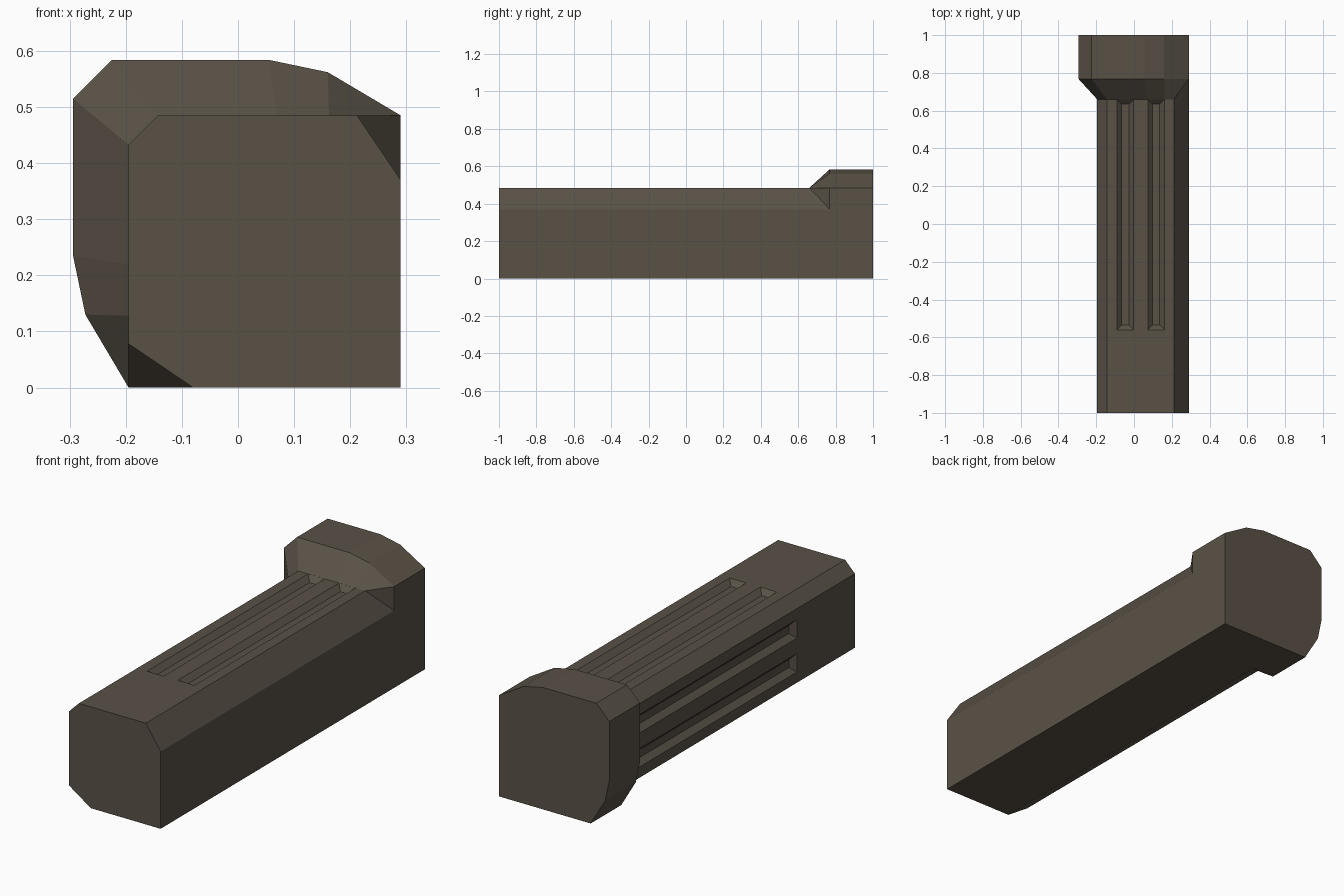
import bpy, bmesh

if "Cube" in bpy.data.objects:
    bpy.data.objects.remove(bpy.data.objects["Cube"])

def flip(p):
    # reflection across the diagonal the cross-section is symmetric about
    return (0.29 - p[1], 0.29 - p[0])

def full(half):
    # half outline + bottom right corner + reflected half
    return half + [(0.29, 0.0)] + [flip(p) for p in reversed(half)]

def make(name, bm):
    bmesh.ops.recalc_face_normals(bm, faces=bm.faces)
    me = bpy.data.meshes.new(name)
    bm.to_mesh(me)
    bm.free()
    ob = bpy.data.objects.new(name, me)
    bpy.context.collection.objects.link(ob)
    return ob

def ring(bm, pts, y):
    return [bm.verts.new((x, y, z)) for x, z in pts]

# pillar: shaft, flare and head lofted in one piece
shaft = full([(-0.143, 0.485), (0.07, 0.485), (0.162, 0.485), (0.212, 0.485), (0.29, 0.37)])
head = full([(-0.225, 0.584), (0.055, 0.584), (0.16, 0.562), (0.29, 0.485), (0.29, 0.37)])
bm = bmesh.new()
rings = [ring(bm, shaft, -1), ring(bm, shaft, 0.66), ring(bm, head, 0.768), ring(bm, head, 1)]
n = len(shaft)
for r, (a, b) in enumerate(zip(rings, rings[1:])):
    for i in range(n):
        j = (i + 1) % n
        if r == 1 and i == 3:
            bm.faces.new((a[i], a[j], b[j]))
            bm.faces.new((a[i], b[j], b[i]))
        elif r == 1 and i == 6:
            bm.faces.new((a[i], a[j], b[i]))
            bm.faces.new((a[j], b[j], b[i]))
        else:
            bm.faces.new((a[i], a[j], b[j], b[i]))
bm.faces.new(rings[0])
bm.faces.new(rings[-1])
pillar = make("pillar", bm)

# bevelled grooves: two on top, two reflected onto the left side
def groove(bm, x0, x1, side):
    d = 0.025
    loops = []
    for z, s in ((0.485 - d, d), (0.485, 0), (0.505, 0)):
        loop = []
        for x, y in ((x0 + s, -0.56 + s), (x1 - s, -0.56 + s),
                     (x1 - s, 0.6595 - s), (x0 + s, 0.6595 - s)):
            px, pz = flip((x, z)) if side else (x, z)
            loop.append(bm.verts.new((px, y, pz)))
        loops.append(loop)
    for a, b in zip(loops, loops[1:]):
        for i in range(4):
            j = (i + 1) % 4
            bm.faces.new((a[i], a[j], b[j], b[i]))
    bm.faces.new(loops[0])
    bm.faces.new(loops[-1])

bm = bmesh.new()
for side in (False, True):
    for x0 in (-0.09, 0.073):
        groove(bm, x0, x0 + 0.088, side)
cutter = make("groove_cutter", bm)
cutter.hide_render = True

mod = pillar.modifiers.new("grooves", "BOOLEAN")
mod.operation = "DIFFERENCE"
mod.solver = "EXACT"
mod.object = cutter
bpy.context.view_layer.objects.active = pillar
pillar.select_set(True)
bpy.ops.object.modifier_apply(modifier=mod.name)
bpy.data.objects.remove(cutter)

# dark brown-grey stone
mat = bpy.data.materials.new("stone")
mat.diffuse_color = (0.1, 0.083, 0.062, 1)
mat.use_nodes = True
mat.node_tree.nodes["Principled BSDF"].inputs["Base Color"].default_value = mat.diffuse_color
pillar.data.materials.clear()
pillar.data.materials.append(mat)
